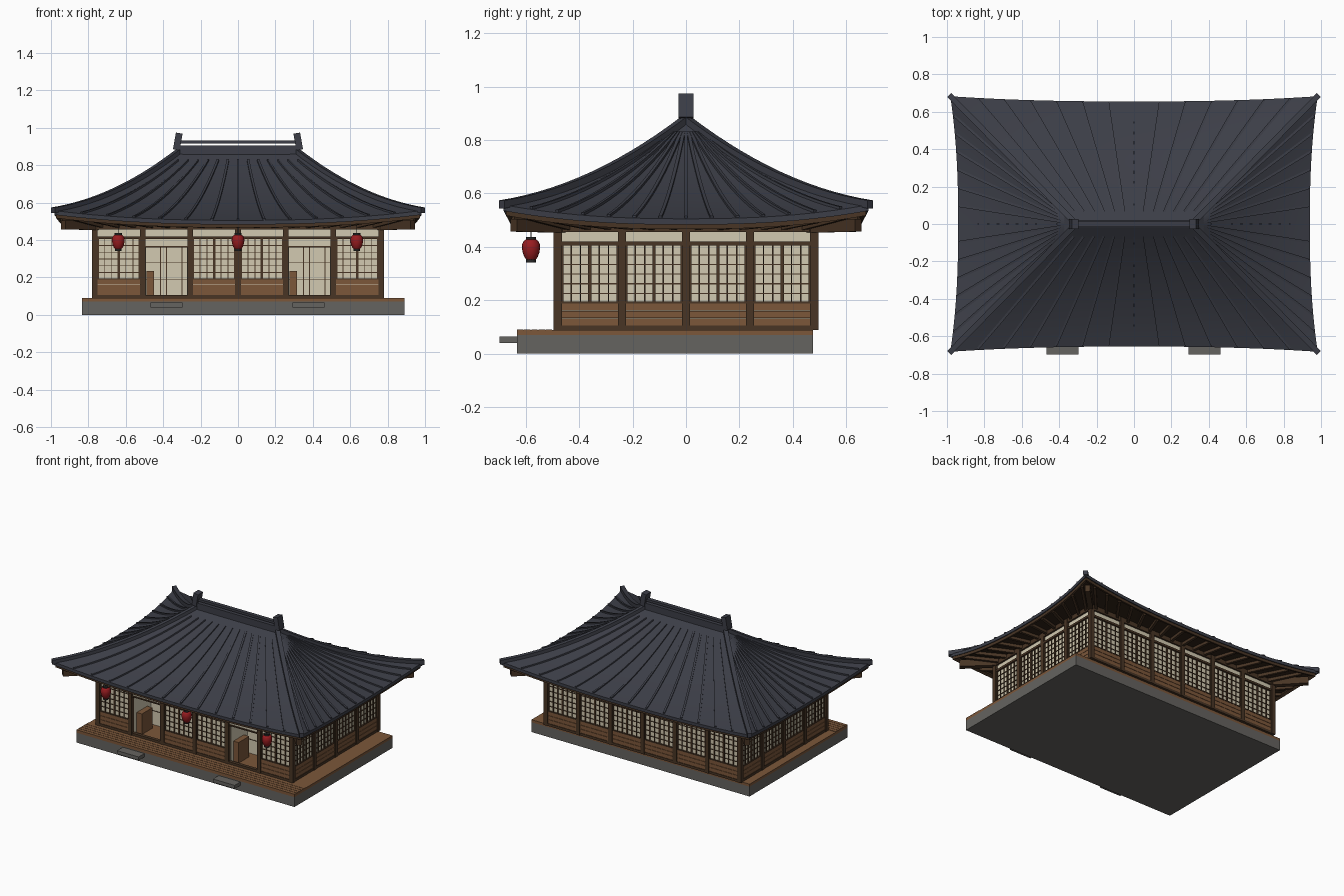
import bpy, bmesh, math
from mathutils import Vector, Matrix

if "Cube" in bpy.data.objects:
    bpy.data.objects.remove(bpy.data.objects["Cube"])

COL = {"tile": (.045, .048, .063), "dark": (.065, .035, .018), "wood": (.2, .095, .042),
       "soffit": (.03, .017, .009), "paper": (.65, .59, .44), "stone": (.13, .125, .115),
       "red": (.32, .012, .015), "black": (.02, .02, .02)}
MATS = {}
for n, c in COL.items():
    MATS[n] = bpy.data.materials.new(n)
    MATS[n].diffuse_color = (*c, 1)
parts = {}  # part name -> (bmesh, material)


def part(name, mat):
    return parts.setdefault(name, (bmesh.new(), mat))[0]


def box(name, mat, x, y, z, M=Matrix()):
    c = Vector([(a + b) / 2 for a, b in (x, y, z)])
    s = Matrix.Diagonal((x[1] - x[0], y[1] - y[0], z[1] - z[0], 1))
    bmesh.ops.create_cube(part(name, mat), size=1, matrix=M @ Matrix.Translation(c) @ s)


def rings(name, mat, loops, wrap=False, cap=False):
    bm = part(name, mat)
    vs = [[bm.verts.new(p) for p in l] for l in loops]
    n = len(vs[0])
    pairs = list(zip(vs, vs[1:])) + ([(vs[-1], vs[0])] if wrap else [])
    for a, b in pairs:
        for i in range(n):
            j = (i + 1) % n
            bm.faces.new((a[i], b[i], b[j], a[j]))
    if cap:
        bm.faces.new(vs[0])
        bm.faces.new(vs[-1][::-1])


def strip(name, mat, pts, w, lo, hi):
    """Beam with a rectangular section swept through points."""
    d = pts[-1] - pts[0]
    side = Vector((-d.y, d.x, 0)).normalized() * w / 2
    a, b = Vector((0, 0, lo)), Vector((0, 0, hi))
    rings(name, mat, [[p - side + a, p + side + a, p + side + b, p - side + b] for p in pts], cap=True)


# Roof surface: t runs ridge to eave, s runs along one of the four sides
def roof(t, k, s, dz=0, z=None):
    e = abs(s) ** 2.4
    if k % 2 == 0:
        r, o = Vector((.31 * s, 0, 0)), Vector((.982 * s, -.655 - .028 * e, 0))
    else:
        r, o = Vector((.31, 0, 0)), Vector((.94 + .042 * e, .683 * s, 0))
    p = r.lerp(o, t)
    p.z = .875 - .37 * (1.42 * t - .42 * t * t) + .052 * e * t * t + dz if z is None else z
    if k >= 2:
        p.x, p.y = -p.x, -p.y
    return p


def ring(t, dz=0, z=None, n=20):
    return [roof(t, k, -1 + 2 * i / n, dz, z) for k in range(4) for i in range(n)]


T = [i / 12 for i in range(13)]
rings("roof_tiles", "tile", [ring(t) for t in T] + [ring(t, -.022) for t in T[::-1]], wrap=True)
rings("eave_fascia", "dark", [ring(.985, -.018), ring(.985, -.042), ring(.95, -.042), ring(.95, -.018)], wrap=True)
rings("soffit", "soffit", [ring(.96, -.03), ring(.7, z=.485), ring(.7, z=.495), ring(.96, -.024)], wrap=True)

# Roof ribs, hip ridges, rafters
for k in range(4):
    for i in range(-6, 7):
        strip("roof_ribs", "tile", [roof(.1 + .89 * j / 12, k, i / 7) for j in range(13)], .013, -.008, .008)
    strip("hip_ridges", "tile", [roof(1.01 * j / 14, k, 1) for j in range(15)], .03, -.012, .018)
    n = 17 if k % 2 == 0 else 12
    for i in range(n):
        s = -.92 + 1.84 * i / (n - 1)
        strip("rafters", "dark", [roof(.7, k, s, z=.475), roof(.955, k, s, -.038)], .018, -.012, .012)
for sx in (-1, 1):
    for sy in (-1, 1):
        strip("corner_beams", "dark", [Vector((.72 * sx, .43 * sy, .47)), Vector((.935 * sx, .645 * sy, .475))], .035, -.018, .03)

# Ridge cap with tilted end ornaments
box("ridge", "tile", (-.32, .32), (-.022, .022), (.855, .905))
box("ridge", "tile", (-.31, .31), (-.014, .014), (.915, .931))
for s in (-1, 1):
    M = Matrix.Translation((.322 * s, 0, .927)) @ Matrix.Rotation(-s * math.radians(10), 4, 'Y')
    box("ridge_ornaments", "tile", (-.018, .018), (-.028, .028), (-.045, .045), M)

# Stone base, deck, porch planks, steps
box("stone_base", "stone", (-.835, .89), (-.633, .475), (0, .07))
box("deck", "wood", (-.835, .89), (-.633, .475), (.07, .088))
for i in range(5):
    y = -.633 + i * .027
    box("porch_planks", "wood", (-.835, .89), (y, y + .024), (.086, .091))
for x in (-.468, .291):
    box("stone_steps", "stone", (x, x + .171), (-.698, -.6), (.04, .065))


# Walls: local x along the wall, local -y facing out
def shoji_bay(M, u0, u1):
    a, b = u0 + .015, u1 - .015
    box("paper_panels", "paper", (a, b), (0, .008), (.1, .46), M)
    for i in range(3):
        z = .105 + i * .0285
        box("wainscot", "wood", (a, b), (-.008, .002), (z, z + .0265), M)
    box("panel_frames", "dark", (a, b), (-.01, .002), (.188, .195), M)
    for i in range(7):
        u, w = a + (b - a) * i / 6, (.006 if i in (0, 3, 6) else .0025)
        box("lattice", "dark", (u - w, u + w), (-.007, .002), (.19, .41), M)
    for i in range(1, 6):
        z = .19 + .036 * i
        box("lattice", "dark", (a, b), (-.005, .002), (z - .002, z + .002), M)


def door_bay(M, u0, u1):
    a, b = u0 + .015, u1 - .015
    box("paper_panels", "paper", (a, b), (0, .008), (.365, .46), M)
    box("panel_frames", "dark", (a, b), (-.008, .01), (.36, .368), M)
    # recessed entry with inner screens and a shoe cabinet
    box("entry_screens", "paper", (a, b), (.2, .21), (.09, .46), M)
    for u in (a - .005, b - .003):
        box("entry_screens", "paper", (u, u + .008), (.01, .2), (.09, .46), M)
    for u in (a + .08, (a + b) / 2, b - .03):
        box("entry_frames", "dark", (u - .002, u + .002), (.195, .203), (.09, .365), M)
    for z in (.19, .28):
        box("entry_frames", "dark", (a, b), (.196, .203), (z - .0015, z + .0015), M)
    box("shoe_cabinet", "wood", (a + .005, a + .046), (.035, .155), (.088, .235), M)


for k in range(4):
    half, d, n = ((.765, .48, 6), (.48, .765, 4))[k % 2]
    M = Matrix.Rotation(k * math.pi / 2, 4, 'Z') @ Matrix.Translation((0, -d, 0))
    step = 2 * half / n
    for i in range(n):
        u = -half + i * step
        (door_bay if k == 0 and i in (1, 4) else shoji_bay)(M, u, u + step)
        box("posts", "dark", (u - .015, u + .015), (-.015, .015), (.088, .485), M)
    for z0, z1 in ((.088, .105), (.405, .42), (.455, .5)):
        box("wall_rails", "dark", (-half, half), (-.012, .012), (z0, z1), M)

# Hanging lanterns
for x in (-.64, 0, .635):
    def lathe(name, mat, prof):
        rings(name, mat, [[(x + r * math.cos(a * math.pi / 8), -.58 + r * math.sin(a * math.pi / 8), z)
                           for a in range(16)] for r, z in prof], cap=True)
    lathe("lantern_bodies", "red", [(.016, .35), (.025, .362), (.031, .378), (.034, .396),
                                    (.033, .41), (.028, .421), (.018, .428)])
    lathe("lantern_caps", "black", [(.018, .342), (.018, .352)])
    lathe("lantern_caps", "black", [(.019, .426), (.019, .437)])
    lathe("lantern_cords", "black", [(.002, .435), (.002, .487)])

# Turn every part into an object
for name, (bm, mat) in parts.items():
    if name in ("roof_tiles", "soffit"):
        bmesh.ops.remove_doubles(bm, verts=bm.verts, dist=1e-5)
    bmesh.ops.recalc_face_normals(bm, faces=bm.faces)
    me = bpy.data.meshes.new(name)
    bm.to_mesh(me)
    bm.free()
    me.materials.append(MATS[mat])
    ob = bpy.data.objects.new(name, me)
    bpy.context.collection.objects.link(ob)
    if name in ("roof_tiles", "lantern_bodies", "roof_ribs", "hip_ridges"):
        bpy.ops.object.select_all(action='DESELECT')
        ob.select_set(True)
        bpy.context.view_layer.objects.active = ob
        bpy.ops.object.shade_smooth_by_angle(angle=math.radians(30))

for m in bpy.data.materials:
    if m.users and not m.is_grease_pencil:
        m.use_nodes = True
        m.node_tree.nodes["Principled BSDF"].inputs["Base Color"].default_value = m.diffuse_color
